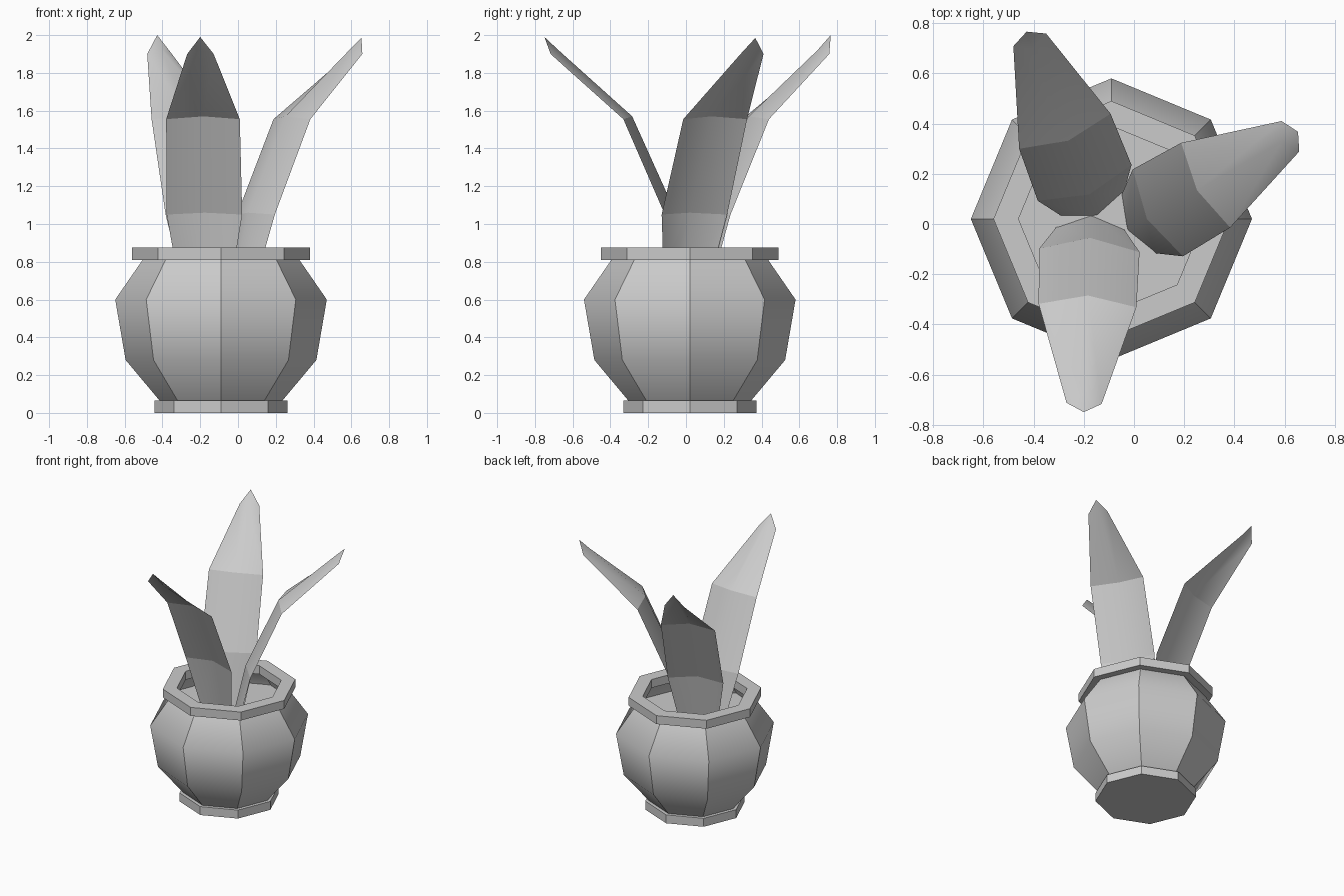
import bpy, bmesh
from math import cos, sin, pi, radians
from mathutils import Matrix

cube = bpy.data.objects.get("Cube")
if cube:
    bpy.data.objects.remove(cube)

grey = bpy.data.materials.new("plain_grey")
grey.use_nodes = True
grey.diffuse_color = (0.6, 0.6, 0.6, 1)
grey.node_tree.nodes["Principled BSDF"].inputs["Base Color"].default_value = (0.6, 0.6, 0.6, 1)

POT = (-0.09, 0.02, 0)
SIDES = 8


def finish(name, bm, location):
    mesh = bpy.data.meshes.new(name)
    bm.to_mesh(mesh)
    bm.free()
    mesh.materials.append(grey)
    obj = bpy.data.objects.new(name, mesh)
    obj.location = location
    bpy.context.collection.objects.link(obj)
    return obj


def lathe(name, profile, closed=False, caps=False, smooth=False):
    """Eight-sided turned part from (radius, height) points."""
    bm = bmesh.new()
    rings = [[bm.verts.new((r * cos(2 * pi * i / SIDES), r * sin(2 * pi * i / SIDES), z))
              for i in range(SIDES)] for r, z in profile]
    pairs = list(zip(rings, rings[1:]))
    if closed:
        pairs.append((rings[-1], rings[0]))
    for low, high in pairs:
        for i in range(SIDES):
            j = (i + 1) % SIDES
            bm.faces.new((low[i], low[j], high[j], high[i])).smooth = smooth
    if caps:
        bm.faces.new(rings[0][::-1])
        bm.faces.new(rings[-1])
    # Panels blend vertically but keep crisp upright edges
    for e in bm.edges:
        a, b = e.verts
        e.smooth = smooth and abs(a.co.z - b.co.z) < 1e-4
    return finish(name, bm, POT)


def leaf(name, x, y, angle, tip_height):
    """Folded blade: rows of (half width, middle reach, middle z, edge reach, edge z)."""
    rows = [(0.13, -0.04, 0.64, 0.01, 0.64),
            (0.20, 0.055, 1.06, 0.105, 1.05),
            (0.195, 0.285, 1.57, 0.325, 1.555),
            (0.07, 0.675, 1.92, 0.715, 1.9)]
    bm = bmesh.new()
    strips = [[bm.verts.new(p) for p in ((ue, -w, ze), (um, 0, zm), (ue, w, ze))]
              for w, um, zm, ue, ze in rows]
    tip = bm.verts.new((0.75, 0, tip_height))
    for low, high in zip(strips, strips[1:]):
        for i in range(2):
            bm.faces.new((low[i], high[i], high[i + 1], low[i + 1]))
    for i in range(2):
        bm.faces.new((strips[-1][i], tip, strips[-1][i + 1]))
    for f in bm.faces:
        f.smooth = True
    # Creases across the blade
    for strip in strips[1:3]:
        for i in range(2):
            bm.edges.get((strip[i], strip[i + 1])).smooth = False
    bmesh.ops.transform(bm, matrix=Matrix.Rotation(radians(angle), 4, "Z"), verts=bm.verts)
    return finish(name, bm, (x, y, 0))


# Pot
lathe("pot_foot", [(0.352, 0), (0.352, 0.065)], caps=True)
lathe("pot_body", [(0.325, 0.065), (0.505, 0.28), (0.56, 0.6), (0.415, 0.81)], smooth=True)
lathe("pot_rim", [(0.37, 0.81), (0.47, 0.81), (0.47, 0.875), (0.37, 0.875)], closed=True)

# Soil disc
bm = bmesh.new()
bmesh.ops.create_circle(bm, cap_ends=True, segments=SIDES, radius=0.505)
finish("soil", bm, (POT[0], POT[1], 0.675))

# Leaves
leaf("front_leaf", -0.174, 0, -92, 1.99)
leaf("left_leaf", 0.004, -0.008, 30, 1.985)
leaf("back_leaf", -0.159, 0.066, 111, 2.0)
